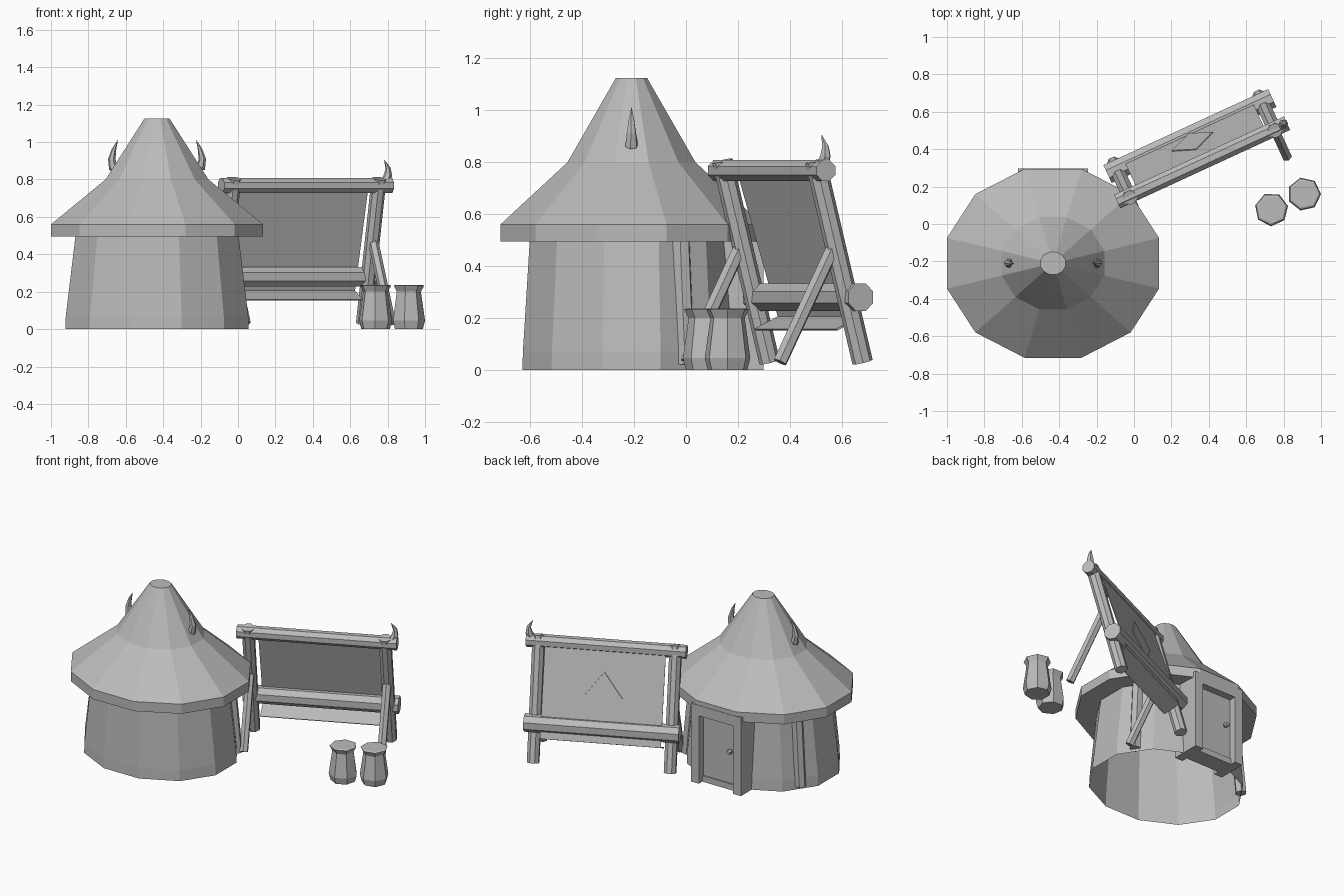
import bpy
import bmesh
import math
from mathutils import Vector

cube = bpy.data.objects.get("Cube")
if cube:
    bpy.data.objects.remove(cube)

GREY = (0.5, 0.5, 0.5, 1)
mat = bpy.data.materials.new("plain_grey")
mat.use_nodes = True
mat.diffuse_color = GREY
mat.node_tree.nodes["Principled BSDF"].inputs["Base Color"].default_value = GREY


def finish(name, bm, fix_normals=True):
    if fix_normals:
        bmesh.ops.recalc_face_normals(bm, faces=bm.faces[:])
    mesh = bpy.data.meshes.new(name)
    bm.to_mesh(mesh)
    bm.free()
    mesh.materials.append(mat)
    obj = bpy.data.objects.new(name, mesh)
    bpy.context.collection.objects.link(obj)
    return obj


def loft(name, rings, cap_start=True, cap_end=True):
    """Skin a list of equal-length point rings."""
    bm = bmesh.new()
    loops = [[bm.verts.new(p) for p in ring] for ring in rings]
    n = len(rings[0])
    for low, high in zip(loops, loops[1:]):
        for i in range(n):
            j = (i + 1) % n
            bm.faces.new((low[i], low[j], high[j], high[i]))
    if cap_start:
        bm.faces.new(loops[0][::-1])
    if cap_end:
        bm.faces.new(loops[-1])
    return finish(name, bm)


def turned(name, centre, profile, sides, phase=0.0, **caps):
    """Upright form from (x radius, y radius, height) steps."""
    angles = [phase + math.tau * i / sides for i in range(sides)]
    rings = [[(centre[0] + rx * math.cos(a), centre[1] + ry * math.sin(a), z)
              for a in angles] for rx, ry, z in profile]
    return loft(name, rings, **caps)


def tube(name, points, radii, sides=8):
    """Faceted rod following a few points."""
    pts = [Vector(p) for p in points]
    rings = []
    for k, p in enumerate(pts):
        axis = (pts[min(k + 1, len(pts) - 1)] - pts[max(k - 1, 0)]).normalized()
        ref = Vector((0, 0, 1)) if abs(axis.z) < 0.7 else Vector((0.42, -0.91, 0))
        side = axis.cross(ref).normalized()
        up = side.cross(axis)
        rings.append([p + radii[k] * (side * math.cos(a) + up * math.sin(a))
                      for a in (math.tau * (i + 0.5) / sides for i in range(sides))])
    return loft(name, rings)


def box(name, low, high):
    x0, y0, z0 = low
    x1, y1, z1 = high
    return loft(name, [[(x0, y0, z), (x1, y0, z), (x1, y1, z), (x0, y1, z)]
                       for z in (z0, z1)])


# Hut: open-bottomed wall and flared roof
HUT = (-0.433, -0.21)
STEP = math.pi / 12
turned("hut_wall", HUT, [(0.507, 0.435, 0), (0.505, 0.433, 0.07), (0.45, 0.405, 0.51)],
       12, STEP, cap_start=False, cap_end=False)
turned("hut_roof", HUT, [(0.44, 0.39, 0.5), (0.587, 0.523, 0.495), (0.587, 0.523, 0.56),
                         (0.285, 0.255, 0.8), (0.07, 0.062, 1.125)],
       12, STEP, cap_start=False)

# Roof horns and side wall posts, mirrored across the hut
for label, s in (("left", 1), ("right", -1)):
    tube(label + "_roof_horn",
         [(HUT[0] + s * dx, HUT[1], z) for dx, z in
          ((0.2, 0.85), (0.235, 0.865), (0.242, 0.91), (0.23, 0.96), (0.21, 1.01))],
         [0.02, 0.026, 0.02, 0.012, 0.001], 6)
    tube(label + "_wall_post", [(HUT[0] + s * 0.425, 0.0, 0.02),
                                (HUT[0] + s * 0.385, -0.02, 0.52)], [0.036, 0.036], 6)

# Door with its frame on the back of the hut
for label, x in (("left", -0.305), ("right", -0.62)):
    box(label + "_door_jamb", (x, 0.1, 0), (x + 0.06, 0.298, 0.52))
box("door_header", (-0.62, 0.1, 0.46), (-0.245, 0.298, 0.53))
box("door_sill", (-0.56, 0.14, 0.0), (-0.305, 0.26, 0.04))
box("door_panel", (-0.56, 0.225, 0.04), (-0.305, 0.25, 0.46))
tube("door_knob", [(-0.515, 0.25, 0.26), (-0.515, 0.265, 0.26), (-0.515, 0.285, 0.26)],
     [0.01, 0.018, 0.012], 6)

# Hide-stretching rack: local u runs along it, n toward its back
ORIGIN = Vector((-0.09, 0.12, 0))
U = Vector((0.908, 0.419, 0))
N = Vector((-0.419, 0.908, 0))


def rack(u, n, z):
    return ORIGIN + U * u + N * n + Vector((0, 0, z))


tube("top_beam", [rack(0, 0, 0.768), rack(1.0, 0, 0.768)], [0.043] * 2)
tube("lower_beam", [rack(0.015, 0.155, 0.28), rack(0.985, 0.155, 0.28)], [0.057] * 2)
for label, u in (("right", 0.07), ("left", 0.925)):
    tube(label + "_rack_post", [rack(u, 0.19, 0.03), rack(u, -0.01, 0.805)], [0.04] * 2)
    tube(label + "_rack_brace", [rack(u, -0.16, 0.03), rack(u, 0.065, 0.47)], [0.028] * 2, 6)
tube("rack_horn", [rack(0.97, 0.0, 0.79), rack(0.985, 0.005, 0.825),
                   rack(0.985, 0.005, 0.86), rack(0.96, 0, 0.905)],
     [0.026, 0.022, 0.014, 0.001], 6)

# Stretched hide, folded forward along its lower edge
HIDE = [(0.035, 0.75), (0.205, 0.2), (0.105, 0.152)]
T = 0.006
section = HIDE + [(n - T, z + T) for n, z in reversed(HIDE)]
loft("hide_panel", [[rack(u, n, z) for n, z in section] for u in (0.125, 0.88)])

# Thin diamond plate on the back of the hide
slope = (0.205 - 0.035) / (0.75 - 0.2)
diamond = [(-0.12, 0), (0, -0.15), (0.12, 0), (0, 0.15)]
loft("hide_diamond", [[rack(0.5 + du, 0.12 - dz * slope + off, 0.475 + dz)
                       for du, dz in diamond] for off in (-0.002, 0.005)])

# Jars
for label, centre, phase in (("first", (0.735, 0.078), 0.2), ("second", (0.91, 0.16), 0.0)):
    steps = ((0.078, 0), (0.09, 0.045), (0.068, 0.2), (0.085, 0.232), (0.075, 0.237))
    turned(label + "_jar", centre, [(r, r, z) for r, z in steps], 7, phase)
